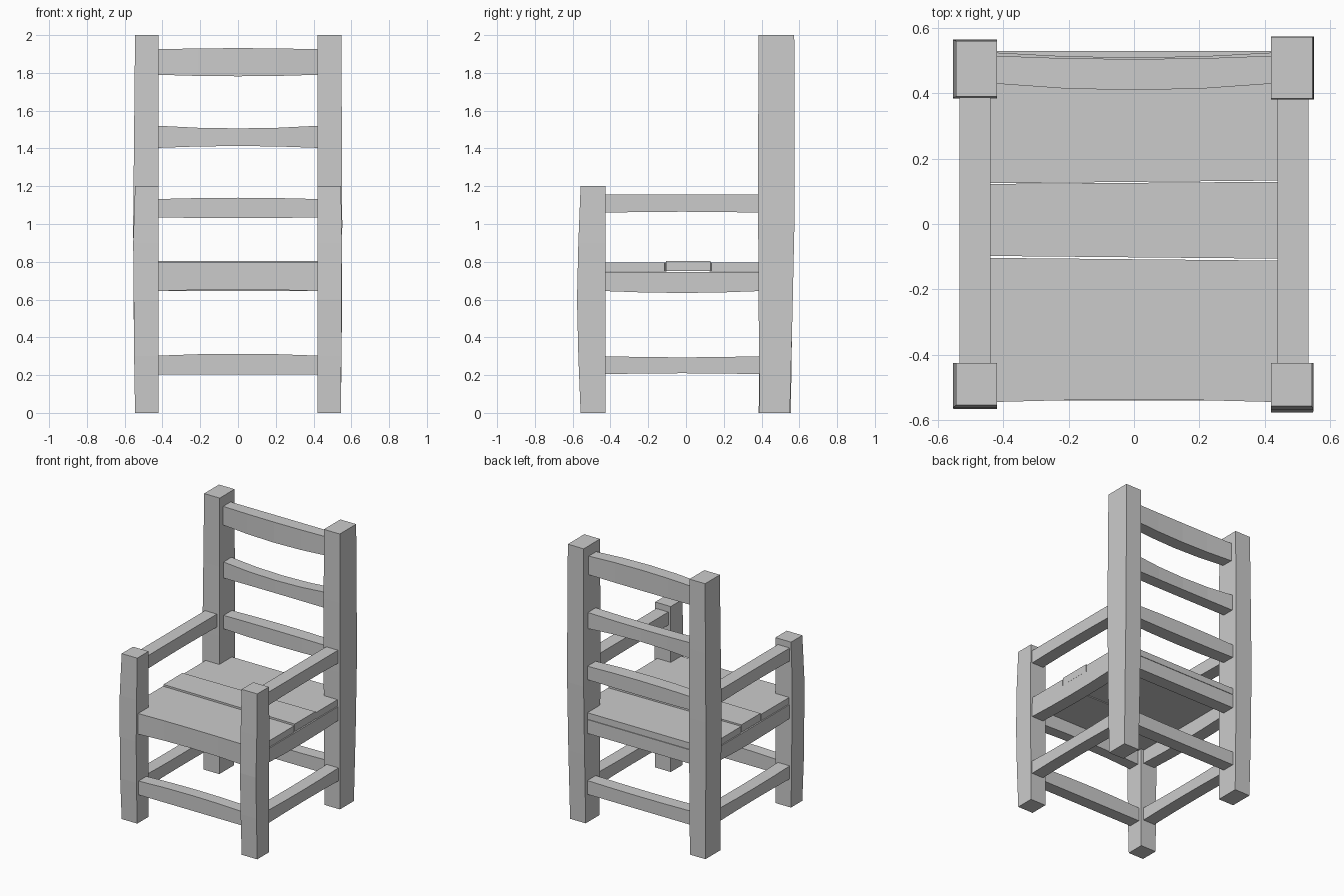
import bpy, bmesh

if "Cube" in bpy.data.objects:
    bpy.data.objects.remove(bpy.data.objects["Cube"])


def loft(name, rings):
    """Closed solid skinned through equal-length rings of 3D points."""
    bm = bmesh.new()
    loops = [[bm.verts.new(p) for p in r] for r in rings]
    n = len(loops[0])
    for a, b in zip(loops, loops[1:]):
        for i in range(n):
            j = (i + 1) % n
            bm.faces.new((a[i], a[j], b[j], b[i]))
    bm.faces.new(loops[0])
    bm.faces.new(loops[-1])
    bmesh.ops.recalc_face_normals(bm, faces=bm.faces)
    me = bpy.data.meshes.new(name)
    bm.to_mesh(me)
    bm.free()
    ob = bpy.data.objects.new(name, me)
    bpy.context.collection.objects.link(ob)
    return ob


def bar(name, axis, start, end, u, v, bow=(0, 0, 0, 0), steps=4):
    """Rectangular bar along an axis; bow shifts u0, u1, v0, v1 at mid-length."""
    rings = []
    for i in range(steps + 1):
        t = i / steps
        k = 4 * t * (1 - t)
        u0, u1 = u[0] + bow[0] * k, u[1] + bow[1] * k
        v0, v1 = v[0] + bow[2] * k, v[1] + bow[3] * k
        ring = []
        for a, b in ((u0, v0), (u1, v0), (u1, v1), (u0, v1)):
            p = [a, b]
            p.insert("xyz".index(axis), start + (end - start) * t)
            ring.append(p)
        rings.append(ring)
    return loft(name, rings)


def plank(name, outline, z0, z1):
    return loft(name, [[(x, y, z) for x, y in outline] for z in (z0, z1)])


# Legs, slightly bulged on their outer faces
def leg(name, side, sections):
    rings = []
    for z, outer, y0, y1 in sections:
        rings.append([(side * 0.42, y0, z), (side * outer, y0, z),
                      (side * outer, y1, z), (side * 0.42, y1, z)])
    return loft(name, rings)


leg("front_leg_left", -1, [(0, .545, -.555, -.425), (.3, .55, -.565, -.425),
                           (.6, .552, -.567, -.425), (.9, .555, -.563, -.425),
                           (1.2, .545, -.555, -.425)])
leg("front_leg_right", 1, [(0, .545, -.558, -.425), (.3, .547, -.57, -.425),
                           (.6, .548, -.577, -.425), (.9, .55, -.57, -.425),
                           (1.2, .545, -.558, -.425)])
leg("back_leg_left", -1, [(0, .545, .385, .555), (.5, .552, .387, .562),
                          (1.0, .555, .385, .565), (1.5, .55, .388, .563),
                          (2, .545, .39, .56)])
leg("back_leg_right", 1, [(0, .545, .39, .55), (.5, .55, .385, .563),
                          (1.0, .552, .382, .574), (1.5, .55, .382, .575),
                          (2, .547, .385, .573)])

# Back slats
bar("top_slat", "x", -.425, .425, (.43, .515), (1.79, 1.925), (-.02, -.01, -.008, .006))
bar("middle_slat", "x", -.425, .425, (.435, .525), (1.403, 1.52), (-.015, -.015, .01, -.014))
bar("lower_slat", "x", -.425, .425, (.435, .53), (1.035, 1.132), (-.008, 0, -.004, .007))

# Front and back rails under the seat and near the floor
bar("front_seat_rail", "x", -.425, .425, (-.545, -.46), (.645, .795), (.007, 0, .008, 0))
bar("back_seat_rail", "x", -.425, .425, (.435, .53), (.645, .745))
bar("front_stretcher", "x", -.425, .425, (-.54, -.45), (.203, .303), (0, 0, 0, .01))
bar("back_stretcher", "x", -.425, .425, (.435, .53), (.203, .303), (0, 0, 0, -.005))

# Arms and side rails
for s, tag in ((-1, "left"), (1, "right")):
    inner_outer = sorted((s * .44, s * .535))
    bar("arm_" + tag, "y", -.43, .39, inner_outer, (1.06, 1.155), (0, 0, .005, 0))
    bar("side_seat_rail_" + tag, "y", -.43, .39, inner_outer, (.645, .745), (0, 0, -.01, 0))
    bar("side_stretcher_" + tag, "y", -.43, .39, inner_outer, (.205, .3), (0, 0, .005, -.006))

# Seat planks, the outer two notched around the legs
plank("front_seat_plank", [(-.42, -.535), (.42, -.535), (.42, -.425), (.53, -.425),
                           (.53, -.113), (-.53, -.103), (-.53, -.425), (-.42, -.425)], .748, .795)
plank("middle_seat_plank", [(-.53, -.097), (.53, -.107), (.53, .13), (-.53, .122)], .75, .805)
plank("back_seat_plank", [(-.53, .124), (.53, .134), (.53, .39), (.42, .39),
                          (.42, .53), (-.42, .53), (-.42, .39), (-.53, .39)], .748, .795)
